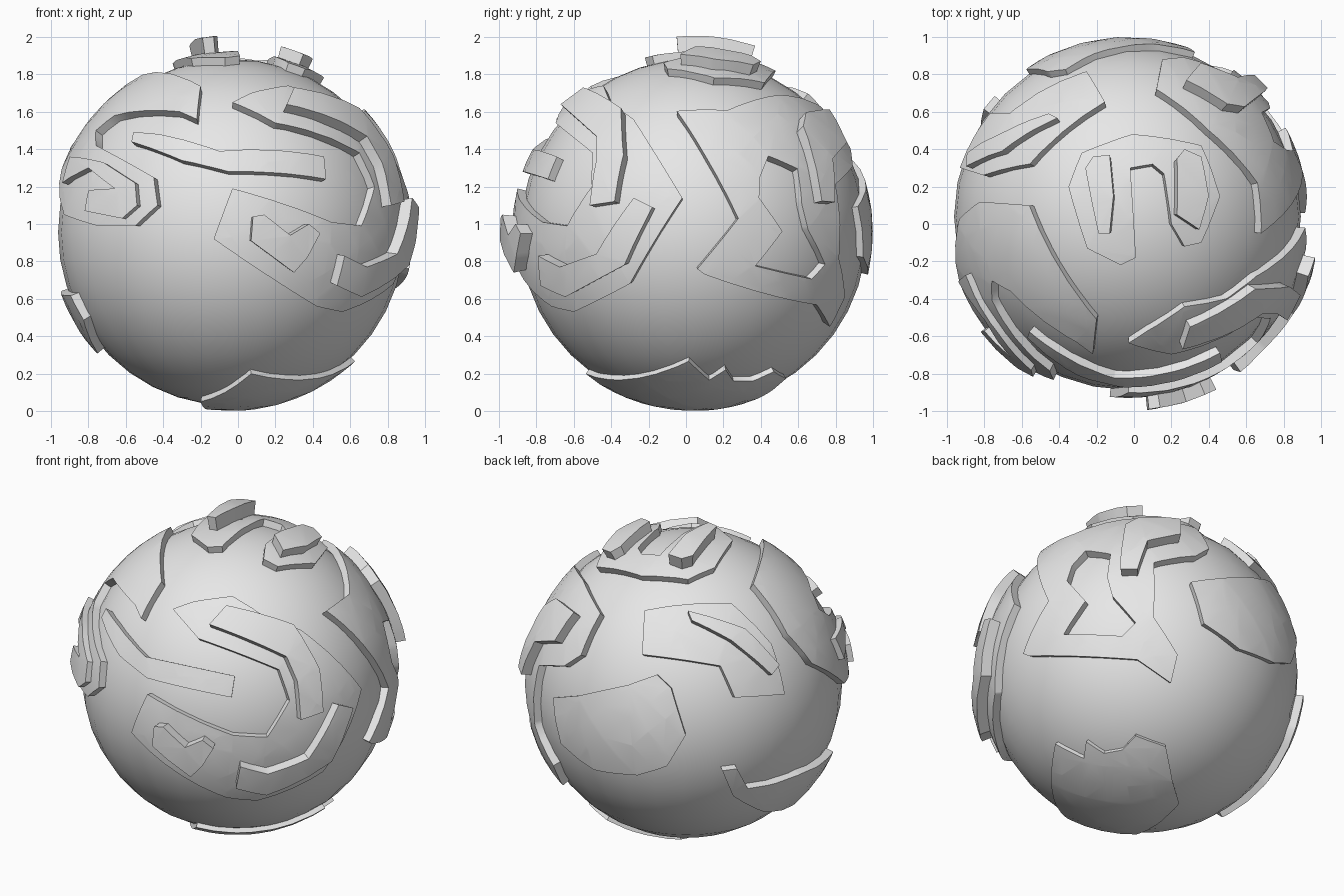
import bpy
import bmesh
from math import sin, cos, radians, sqrt
from mathutils import Vector

cube = bpy.data.objects.get("Cube")
if cube:
    bpy.data.objects.remove(cube, do_unlink=True)

CENTRE = Vector((-.035, .04, .955))
SEA, LAND, HILL = .927, .97, 1.03

grey = bpy.data.materials.new("plain_grey")
grey.use_nodes = True
grey.diffuse_color = (.8, .8, .8, 1)
grey.node_tree.nodes["Principled BSDF"].inputs["Base Color"].default_value = (.8, .8, .8, 1)


def finish(obj, angle):
    """Give an object the material and smooth shading with sharp rims."""
    obj.data.materials.append(grey)
    bpy.ops.object.select_all(action="DESELECT")
    obj.select_set(True)
    bpy.context.view_layer.objects.active = obj
    bpy.ops.object.shade_smooth_by_angle(angle=radians(angle))


def direction_from(azimuth, elevation):
    """Return a function that drops flat points onto the globe along one direction."""
    a, e = radians(azimuth), radians(elevation)
    right = Vector((cos(a), sin(a), 0))
    up = Vector((-sin(a) * sin(e), cos(a) * sin(e), cos(e)))
    toward = right.cross(up)

    def drop(*points):
        rays = []
        for u, v in points:
            du, dv = u - CENTRE.dot(right), v - CENTRE.dot(up)
            rays.append((right * du + up * dv, toward))
        return rays
    return drop


front = direction_from(0, 0)
side = direction_from(90, 0)
top = direction_from(0, 90)
back_left = direction_from(220, 30)
back_right = direction_from(140, -30)


def plate(name, outline, height, hole=()):
    """Raised slab that follows the globe inside an outline, with an optional hole."""
    def on_globe(ray):
        flat, toward = ray
        depth = sqrt(max(0, height * height - flat.length_squared))
        return (flat + toward * depth).normalized()

    loops = [[on_globe(r) for r in loop] for loop in (outline, hole) if loop]
    axis = sum(loops[0], Vector()).normalized()
    across = axis.orthogonal().normalized()
    along = axis.cross(across)

    # Flatten the outline to the tangent plane and fill it
    bm = bmesh.new()
    for loop in loops:
        verts = []
        for d in loop:
            d = d / max(d.dot(axis), .1)
            verts.append(bm.verts.new((d.dot(across), d.dot(along), 0)))
        for i, vert in enumerate(verts):
            bm.edges.new((verts[i - 1], vert))
    bmesh.ops.triangle_fill(bm, use_beauty=True, edges=bm.edges[:], normal=(0, 0, 1))

    # Cut a grid so that the slab can bend
    for normal in (Vector((1, 0, 0)), Vector((0, 1, 0))):
        for step in range(-14, 15):
            bmesh.ops.bisect_plane(bm, geom=bm.verts[:] + bm.edges[:] + bm.faces[:],
                                   plane_co=normal * step * .15, plane_no=normal)
    for v in bm.verts:
        v.co = (axis + across * v.co.x + along * v.co.y).normalized() * height

    # Rim walls down into the globe
    cap = bm.faces[:]
    rim = [e for e in bm.edges if e.is_boundary]
    walls = bmesh.ops.extrude_edge_only(bm, edges=rim)["geom"]
    for v in walls:
        if isinstance(v, bmesh.types.BMVert):
            v.co = v.co.normalized() * (SEA - .02)
    bmesh.ops.recalc_face_normals(bm, faces=bm.faces[:])
    bm.normal_update()
    if sum(f.normal.dot(f.calc_center_median()) * f.calc_area() for f in cap) < 0:
        bmesh.ops.reverse_faces(bm, faces=bm.faces[:])

    mesh = bpy.data.meshes.new(name)
    bm.to_mesh(mesh)
    bm.free()
    obj = bpy.data.objects.new(name, mesh)
    obj.location = CENTRE
    bpy.context.collection.objects.link(obj)
    finish(obj, 35)


# Globe
bpy.ops.mesh.primitive_uv_sphere_add(segments=32, ring_count=20, radius=SEA, location=CENTRE)
globe = bpy.context.object
globe.name = "globe"
finish(globe, 60)

# Front land with its two ridges and forked hill
plate("front_land",
      front((-.03, 1.65), (.07, 1.7), (.27, 1.74))
      + side((-.4, 1.64), (-.28, 1.56), (-.02, 1.14), (-.3, .68), (-.6, .53))
      + front((.42, .56), (-.13, .92), (-.03, 1.19), (.5, 1.01), (.66, .99),
              (.73, 1.2), (.65, 1.38), (.2, 1.54)), LAND)
plate("front_upper_ridge",
      front((.3, 1.73), (.65, 1.62), (.72, 1.54), (.83, 1.37), (.89, 1.12),
            (.82, 1.1), (.77, 1.33), (.69, 1.47), (.26, 1.64)), HILL)
plate("front_lower_ridge",
      front((.57, .83), (.69, .77))
      + side((-.48, .84), (-.28, 1.14), (-.18, 1.09), (-.33, .78))
      + front((.66, .61), (.53, .67)), HILL + .005)
plate("forked_hill",
      front((.08, 1.04), (.14, 1.05), (.28, .94), (.38, 1), (.44, .95),
            (.37, .82), (.3, .74), (.07, .91)), HILL + .01)

# Long island across the front
plate("long_island",
      front((-.56, 1.49), (-.42, 1.48), (-.1, 1.39), (.46, 1.36), (.47, 1.24),
            (-.05, 1.28), (-.3, 1.34), (-.57, 1.44)), LAND)

# Land over the -x side with a curled hill
plate("curled_land",
      top((-.56, .1), (-.2, -.51))
      + front((-.22, 1.56), (-.31, 1.6), (-.66, 1.58), (-.76, 1.5), (-.76, 1.42),
              (-.45, 1.25), (-.43, 1.1), (-.55, .99), (-.75, .99), (-.93, 1.05))
      + back_left((.87, .76), (.7, .83), (.555, 1)), LAND)
plate("curled_hill",
      front((-.9, 1.36), (-.72, 1.33), (-.55, 1.22), (-.54, 1.1), (-.62, 1.03),
            (-.82, 1.07), (-.8, 1.18), (-.66, 1.19), (-.8, 1.3), (-.94, 1.22)), HILL - .025)

# Bent land behind it and its ridge
plate("bent_land",
      back_left((-.3, 1.17), (.22, 1.19), (.45, .94), (.52, .64),
                (.21, .62), (.13, .81), (-.33, .9)), LAND)
plate("bent_ridge",
      back_left((-.05, 1.15), (.13, 1.09), (.29, 1.03), (.49, .81),
                (.44, .75), (.2, .96), (-.03, 1.09)), HILL - .02)

# Low island
plate("low_island",
      back_left((.13, .2), (.22, .21), (.29, .1), (.62, .19), (.85, .345),
                (.82, .25), (.64, .03), (.41, -.02), (.2, .06)), LAND)

# Polar land with two hills
plate("polar_land",
      top((-.35, .2), (-.28, .38), (-.01, .48), (.36, .42), (.46, .15), (.36, -.1),
          (.27, -.12), (.2, 0), (.16, .27), (.1, .32), (-.02, .3), (.01, -.18),
          (-.07, -.22), (-.25, -.13)), LAND)
plate("polar_hill_a",
      top((-.26, .3), (-.22, .36), (-.13, .37), (-.11, .15), (-.13, -.05), (-.19, -.05)),
      HILL + .025)
plate("polar_hill_b",
      top((.23, .35), (.27, .4), (.36, .36), (.4, .15), (.35, -.03), (.23, .05)), HILL)

# Large land on the +x side, with a lake and a hooked ridge
plate("lake_land",
      top((.68, -.05), (.66, .22), (.4, .5), (.12, .72)) + back_left((-.68, .93))
      + back_right((.37, 1.56), (.12, 1.52), (.12, 1.19), (.26, .97), (.22, .8), (.02, .94))
      + side((.1, .73), (.06, .76), (.28, 1.03), (.1, 1.37)), LAND,
      hole=back_right((-.37, 1.5), (-.29, 1.59), (-.14, 1.57), (-.16, 1.43),
                      (-.13, 1.32), (.01, 1.16), (-.07, 1.08), (-.42, 1.09),
                      (-.29, 1.29), (-.4, 1.41)))
plate("hooked_ridge",
      back_right((-.08, 1.55), (-.05, 1.75), (.03, 1.79), (.28, 1.78), (.28, 1.69),
                 (.08, 1.65), (.02, 1.48), (-.08, 1.48)), HILL)

# Round land at the back
plate("round_land",
      back_left((-.84, .7), (-.7, .69), (-.42, .725), (-.25, .775), (-.17, .69),
                (-.09, .41), (-.2, .24), (-.37, .2), (-.62, .257), (-.8, .43)), LAND - .01)

# Land under the globe
plate("bottom_land",
      back_right((-.47, .437), (-.3, .35), (-.286, .45), (-.18, .38), (-.07, .4),
                 (.01, .485), (.19, .42), (.23, .213), (.27, .08))
      + front((-.2, .05), (.07, .2), (.25, .17), (.45, .18)), LAND - .015)
